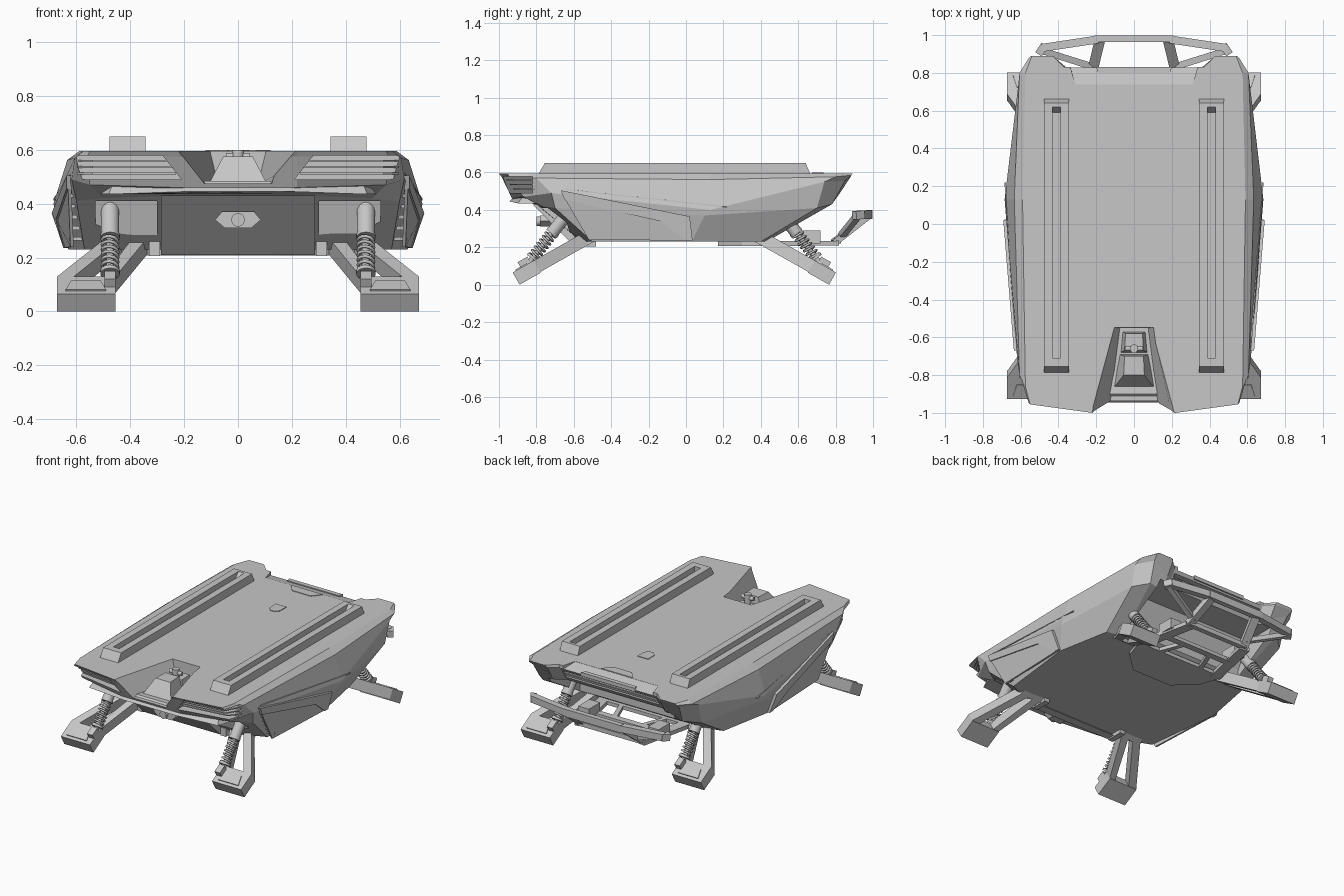
import bpy, bmesh, math
from mathutils import Vector

default_cube = bpy.data.objects.get("Cube")
if default_cube:
    bpy.data.objects.remove(default_cube, do_unlink=True)

grey = bpy.data.materials.new("plain grey")
grey.use_nodes = True
colour = (0.57, 0.57, 0.57, 1)
grey.diffuse_color = colour
grey.node_tree.nodes["Principled BSDF"].inputs["Base Color"].default_value = colour


def add(name, data):
    ob = bpy.data.objects.new(name, data)
    bpy.context.collection.objects.link(ob)
    data.materials.append(grey)
    return ob


def loft(name, rings):
    """Closed solid through rings of equal point count."""
    bm = bmesh.new()
    rows = [[bm.verts.new(p) for p in ring] for ring in rings]
    n = len(rows[0])
    for lower, upper in zip(rows, rows[1:]):
        for i in range(n):
            j = (i + 1) % n
            bm.faces.new((lower[i], lower[j], upper[j], upper[i]))
    bm.faces.new(rows[0][::-1])
    bm.faces.new(rows[-1])
    bmesh.ops.recalc_face_normals(bm, faces=bm.faces)
    mesh = bpy.data.meshes.new(name)
    bm.to_mesh(mesh)
    bm.free()
    return add(name, mesh)


def prism(name, pts, low, high, place=lambda p, q, h: (p, q, h)):
    return loft(name, [[place(p, q, h) for p, q in pts] for h in (low, high)])


def box(name, x0, x1, y0, y1, z0, z1):
    return prism(name, [(x0, y0), (x1, y0), (x1, y1), (x0, y1)], z0, z1)


def axes(a, b):
    d = (Vector(b) - Vector(a)).normalized()
    side = d.cross(Vector((0, 0, 1)))
    side = side.normalized() if side.length > 1e-4 else Vector((1, 0, 0))
    return side, side.cross(d)


def bar(name, a, b, width, height):
    s, t = axes(a, b)
    s, t = s * width / 2, t * height / 2
    return loft(name, [[Vector(e) + s * i + t * j for i, j in
                        ((-1, -1), (1, -1), (1, 1), (-1, 1))] for e in (a, b)])


def tube(name, a, b, radius, sides=20):
    s, t = axes(a, b)
    turns = [math.tau * k / sides for k in range(sides)]
    ob = loft(name, [[Vector(e) + (s * math.cos(k) + t * math.sin(k)) * radius
                      for k in turns] for e in (a, b)])
    bpy.ops.object.select_all(action="DESELECT")
    ob.select_set(True)
    bpy.context.view_layer.objects.active = ob
    bpy.ops.object.shade_smooth_by_angle()
    return ob


def mirrored(half):
    return half + [(-x, *rest) for x, *rest in reversed(half)]


# Hull: left half outlines from front to back, bottom to deck
bottom = [(.28, -.56, .23), (.42, -.56, .23), (.57, -.50, .23), (.63, .03, .23),
          (.56, .40, .23), (.45, .43, .23), (.40, .43, .23), (.33, .43, .23)]
tuck = [(.27, -.80, .43), (.50, -.77, .42), (.60, -.70, .41), (.680, .10, .37),
        (.605, .70, .41), (.52, .78, .43), (.42, .77, .43), (.36, .74, .43)]
belt = [(.22, -.93, .46), (.55, -.87, .47), (.618, -.72, .49), (.685, .13, .40),
        (.612, .74, .55), (.545, .85, .555), (.42, .83, .50), (.36, .77, .48)]
shoulder = [(.22, -.985, .575), (.56, -.945, .575), (.606, -.80, .57), (.634, .13, .562),
            (.606, .80, .577), (.553, .885, .585), (.42, .88, .58), (.36, .83, .575)]
deck = [(.22, -1, .595), (.55, -.955, .595), (.575, -.86, .595), (.59, .13, .595),
        (.575, .80, .595), (.54, .89, .595), (.43, .89, .595), (.37, .83, .595)]
hull = loft("hull", [mirrored(r) for r in (bottom, tuck, belt, shoulder, deck)])

# Openings: front notch, sloped rear deck step, rear vent, rear bay, intakes, arches
along_x = lambda y, z, x: (x, y, z)
cutters = [loft("notch_cutter", [
    mirrored([(.14, -1.05, .475), (.075, -.55, .475)]),
    mirrored([(.245, -1.05, .62), (.11, -.548, .62)])]),
    loft("deck_step_cutter", [
        mirrored([(.31, .738, .594), (.37, .95, .54)]),
        mirrored([(.31, .735, .62), (.37, .95, .62)])]),
    box("rear_vent_cutter", -.35, .35, .73, .9, .495, .55),
    prism("rear_bay_cutter", [(.47, .2), (.47, .30), (.56, .47), (.95, .47), (.95, .2)],
          -.46, .46, along_x)]
for s in (1, -1):
    cutters.append(loft("intake_cutter", [
        [(s * x, y, z) for x, y in ((x0, -1.1), (.7, -1.1), (.7, -.82), (x0, -.82))]
        for z, x0 in ((.49, .21), (.579, .28))]))
    cutters.append(prism("arch_cutter", [(-.60, .2), (-.66, .41), (-1, .41), (-1, .2)],
                         s * .30, s * .53, along_x))
for c in cutters:
    c.hide_render = True
    mod = hull.modifiers.new(c.name, "BOOLEAN")
    mod.operation, mod.solver, mod.object = "DIFFERENCE", "EXACT", c
bpy.context.view_layer.update()
cut = hull.evaluated_get(bpy.context.evaluated_depsgraph_get())
mesh = bpy.data.meshes.new_from_object(cut)
hull.modifiers.clear()
hull.data = mesh
for c in cutters:
    bpy.data.objects.remove(c, do_unlink=True)

# Parts along both sides
for s, side in ((1, "left"), (-1, "right")):
    for k in range(3):
        back = .022 * (2 - k)
        prism(f"{side}_intake_slat", [(s * .23, -.965 + back), (s * .54, -.925 + back),
              (s * .597, -.81), (s * .23, -.81)], .508 + .024 * k, .515 + .024 * k)
    # Slotted roof rails with ramped ends
    for x in (.3655, .4545):
        prism(f"{side}_rail_wall", [(-.79, .59), (.665, .59), (.64, .65), (-.755, .65)],
              x - .0225, x + .0225, lambda y, z, h: (s * h, y, z))
    box(f"{side}_rail_channel", s * .385, s * .435, -.74, .62, .59, .615)
    for name, pts in (("front", [(-.79, .59), (-.71, .59), (-.71, .65), (-.755, .65)]),
                      ("back", [(.57, .59), (.665, .59), (.64, .65), (.62, .65)])):
        prism(f"{side}_rail_{name}_end", pts, .385, .435, lambda y, z, h: (s * h, y, z))
    for y in (-.45, .34):
        tube(f"{side}_rail_bolt", (s * .41, y, .60), (s * .41, y, .622), .011, 12)
    # Outer side panel standing off the hull, its blade, seam strip and inner ribs
    panel = [(.632, -.66, .48), (.686, .02, .362), (.643, .03, .236), (.622, -.52, .24)]
    blade = [(.636, -.67, .505), (.692, .02, .365), (.648, .035, .235),
             (.648, 0, .235), (.677, -.14, .34), (.637, -.65, .455)]
    for part, pts, depth in (("panel", panel, .012), ("blade", blade, .02)):
        loft(f"{side}_side_{part}", [[(s * (x - d), y, z) for x, y, z in pts]
                                     for d in (0, depth)])
    bar(f"{side}_seam_strip", (s * .618, -.65, .51), (s * .682, .22, .415), .008, .006)
    for k in range(5):
        y, z = -.51 - .03 * k, .27 + .04 * k
        bar(f"{side}_side_rib", (s * .55, y, z), (s * .624, y + .02, z), .03, .014)

# Suspension: four sloping arms with feet and coil shocks
slope = math.radians(29.4)
for sy, end, off in ((-1, "front", .89), (1, "back", .765)):
    for s, side in ((1, "left"), (-1, "right")):
        name = f"{end}_{side}"

        def on_arm(x, u, h):
            return (s * x, sy * (off - u * math.cos(slope) + h * math.sin(slope)),
                    u * math.sin(slope) + h * math.cos(slope))

        for part, pts, lo, hi in (
                ("foot", [(.455, 0), (.672, 0), (.672, .13), (.455, .13)], 0, .075),
                ("outer_arm", [(.672, .13), (.61, .13), (.42, .44), (.48, .44)], .005, .075),
                ("inner_arm", [(.455, .13), (.50, .13), (.385, .44), (.33, .44)], .005, .075),
                ("arm_root", [(.33, .42), (.49, .42), (.48, .50), (.33, .50)], .005, .075),
                ("foot_pad", [(.49, .02), (.64, .02), (.62, .09), (.51, .09)], .07, .081),
                ("shock_clevis", [(.455, .05), (.495, .05), (.495, .11), (.455, .11)], .07, .11)):
            prism(f"{name}_{part}", pts, lo, hi, on_arm)
        low = Vector((s * .475, sy * (off - .045), .11))
        top = Vector((s * .475, sy * (off - .27), .40))
        tube(f"{name}_shock_rod", low, top, .014)
        tube(f"{name}_shock_body", low.lerp(top, .58), top, .034)
        for t in (.1, .56):
            tube(f"{name}_shock_collar", low.lerp(top, t), low.lerp(top, t + .04), .036)
        across, over = axes(low, top)
        curve = bpy.data.curves.new(f"{name}_spring", "CURVE")
        curve.dimensions, curve.bevel_depth, curve.bevel_resolution = "3D", .0065, 1
        line = curve.splines.new("POLY")
        count = 84
        line.points.add(count)
        for k, point in enumerate(line.points):
            a = math.tau * k / 12
            p = low.lerp(top, .12 + .45 * k / count)
            p += (across * math.cos(a) + over * math.sin(a)) * .029
            point.co = (*p, 1)
        add(f"{name}_spring", curve)

# Front notch: winch cover, pivot and bracket
loft("winch_cover", [mirrored([(.11, -.87, .47), (.075, -.69, .47)]),
                     mirrored([(.055, -.80, .575), (.05, -.70, .575)])])
loft("pivot_bracket", [mirrored([(.07, -.68, .47), (.06, -.57, .47)]),
                       mirrored([(.05, -.67, .54), (.045, -.58, .54)])])
tube("pivot_pin", (0, -.66, .53), (0, -.66, .60), .022)
tube("pivot_cross_pin", (-.045, -.66, .575), (.045, -.66, .575), .013)

# Front lip, lower panel and cable guide
loft("front_lip", [mirrored([(.19, -.945, .445), (.48, -.90, .435), (.52, -.78, .435)]),
                   mirrored([(.18, -.90, .485), (.46, -.86, .485), (.52, -.78, .475)])])
loft("front_panel", [mirrored([(.285, -.82, .43), (.285, -.77, .43)]),
                     mirrored([(.285, -.60, .21), (.285, -.54, .21)])])
prism("cable_guide", mirrored([(.085, .34), (.05, .31)]) + [(-.06, .37), (.06, .37)],
      -.78, -.70, lambda x, z, y: (x, y, z))
tube("cable_hook", (0, -.80, .34), (0, -.74, .34), .025)
for s in (1, -1):
    box("front_panel_bracket", s * .29, s * .33, -.60, -.48, .205, .26)

# Deck details
prism("deck_latch", mirrored([(.015, .365), (.038, .39), (.04, .46)]), .59, .599)
prism("rear_deck_tab", mirrored([(.07, .675), (.12, .735)]), .59, .599)
prism("rear_deck_grip", mirrored([(.19, .80), (.20, .83)]), .56, .585)
for k in range(2):
    box("rear_vent_slat", -.355, .355, .725, .785 + .012 * k, .508 + .018 * k, .516 + .018 * k)

# Rear bumper hoop and skid frame
bar("bumper_middle", (-.21, .98, .375), (.21, .98, .375), .034, .05)
bar("bumper_lower_cross", (-.23, .81, .235), (.23, .81, .235), .035, .03)
bar("skid_cross", (-.27, .62, .22), (.27, .62, .22), .045, .024)
prism("skid_plate", mirrored([(.15, .17), (.29, .30), (.34, .46)]), .208, .232)
for s in (1, -1):
    bar("bumper_wing", (s * .19, .977, .375), (s * .49, .932, .375), .042, .045)
    bar("bumper_wing_tip", (s * .475, .945, .375), (s * .505, .90, .37), .04, .045)
    bar("bumper_brace", (s * .48, .915, .365), (s * .21, .83, .26), .035, .03)
    bar("bumper_strut", (s * .18, .975, .37), (s * .225, .79, .225), .055, .035)
    bar("skid_rail", (s * .225, .81, .222), (s * .31, .42, .22), .07, .026)
    bar("skid_diagonal", (s * .10, .62, .22), (s * .17, .44, .22), .03, .024)
    box("tow_box", s * .22, s * .30, .60, .72, .22, .29)
